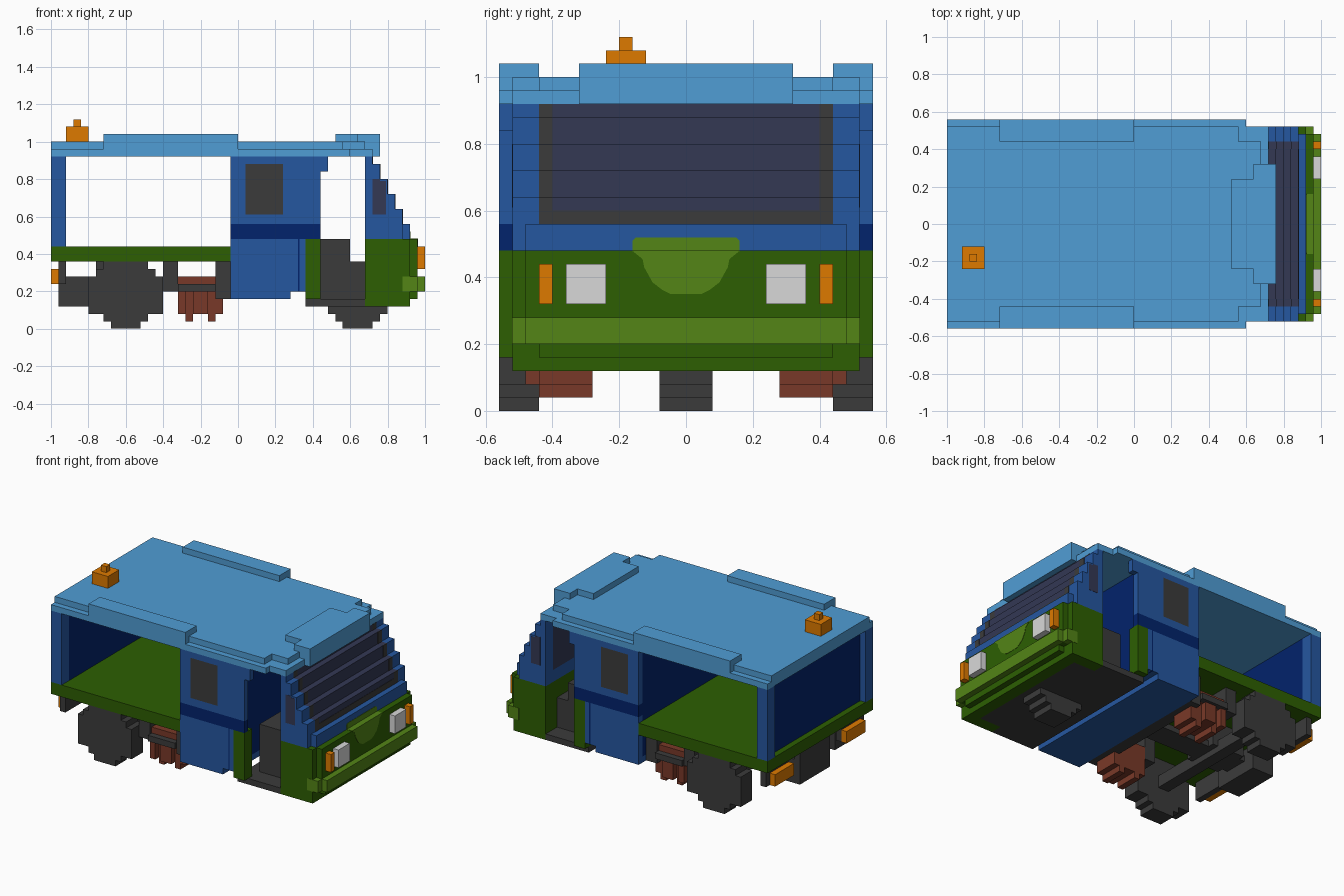
import bpy, bmesh

if "Cube" in bpy.data.objects:
    bpy.data.objects.remove(bpy.data.objects["Cube"], do_unlink=True)


def material(name, rgb):
    lin = [((c / 255 + 0.055) / 1.055) ** 2.4 if c > 10 else c / 255 / 12.92 for c in rgb]
    m = bpy.data.materials.new(name)
    m.use_nodes = True
    m.diffuse_color = (*lin, 1)
    m.node_tree.nodes["Principled BSDF"].inputs["Base Color"].default_value = (*lin, 1)
    return m


SKY = material("sky blue", (80, 157, 213))
BLUE = material("mid blue", (37, 87, 160))
NAVY = material("navy", (2, 35, 108))
GREEN = material("dark green", (45, 95, 2))
LIME = material("light green", (83, 133, 22))
GREY = material("charcoal", (59, 59, 59))
SLATE = material("slate glass", (51, 56, 84))
ORANGE = material("orange", (222, 122, 0))
WHITE = material("lamp white", (217, 217, 217))
BROWN = material("brown", (121, 57, 40))


def add_object(name, mat, bm):
    me = bpy.data.meshes.new(name)
    bm.to_mesh(me)
    bm.free()
    me.materials.append(mat)
    bpy.context.collection.objects.link(bpy.data.objects.new(name, me))


def blocks(name, mat, boxes, mirror=False):
    """One object from boxes (x0, x1, y0, y1, z0, z1); mirror copies across y."""
    bm = bmesh.new()
    if mirror:
        boxes = boxes + [(a, b, -d, -c, e, f) for a, b, c, d, e, f in boxes]
    for x0, x1, y0, y1, z0, z1 in boxes:
        for v in bmesh.ops.create_cube(bm, size=1)["verts"]:
            v.co = ((x0 + x1) / 2 + v.co.x * (x1 - x0),
                    (y0 + y1) / 2 + v.co.y * (y1 - y0),
                    (z0 + z1) / 2 + v.co.z * (z1 - z0))
    add_object(name, mat, bm)


def plate(name, mat, half, x0, x1):
    """Symmetrical plate facing +x from a half outline (y, z), bottom to top."""
    bm = bmesh.new()
    outline = half + [(-y, z) for y, z in reversed(half)]
    face = bm.faces.new([bm.verts.new((x0, y, z)) for y, z in outline])
    for v in bmesh.ops.extrude_face_region(bm, geom=[face])["geom"]:
        if isinstance(v, bmesh.types.BMVert):
            v.co.x = x1
    bmesh.ops.recalc_face_normals(bm, faces=bm.faces)
    add_object(name, mat, bm)


def wheel(name, cx, y0, y1, rows, mirror=False):
    """Stepped disc from rows (z0, z1, half length)."""
    blocks(name, GREY, [(cx - h, cx + h, y0, y1, a, b) for a, b, h in rows], mirror)


# Roof, stepped at its edge, with raised side rails and front fairing
blocks("roof", SKY, [
    (-1, .60, -.56, .56, .92, .96), (.60, .72, -.52, .52, .92, .96),
    (-1, .56, -.52, .52, .96, 1.0), (.56, .68, -.44, .44, .96, 1.0)])
blocks("roof_rail", SKY, [(-.72, 0, .44, .56, .96, 1.04)], True)
blocks("roof_fairing", SKY, [(.52, .64, -.24, .24, 1.0, 1.04),
                             (.64, .76, -.32, .32, .92, 1.04)])
blocks("roof_beacon", ORANGE, [(-.92, -.80, -.24, -.12, 1.0, 1.08),
                               (-.88, -.84, -.20, -.16, 1.08, 1.12)])

# Load bed, rear wall, corner posts and the two bulkheads behind the cab
blocks("bed_floor", GREEN, [(-1, -.04, -.56, .56, .36, .44)])
blocks("rear_post", BLUE, [(-1, -.92, .48, .56, .44, .92)], True)
blocks("rear_wall", NAVY, [(-.96, -.92, -.48, .48, .44, .92)])
blocks("bulkhead", NAVY, [(-.04, 0, -.52, .52, .20, .92), (.32, .36, -.52, .52, .24, .92)])

# Doors built around a flush window, with a dark band and green front edge
blocks("door", BLUE, [(-.04, .44, .52, .56, .56, .61), (-.04, .44, .52, .56, .88, .92),
                      (-.04, .04, .52, .56, .61, .88), (.24, .44, .52, .56, .61, .88),
                      (-.04, .32, .52, .56, .20, .48), (.33, .36, .52, .56, .20, .48),
                      (-.04, .28, .52, .56, .16, .20), (.44, .48, .52, .56, .84, .92)], True)
blocks("door_band", NAVY, [(-.04, .44, .52, .56, .48, .56), (.32, .33, .52, .56, .20, .48)], True)
blocks("door_edge", GREEN, [(.36, .44, .48, .56, .16, .48)], True)
blocks("door_window", GREY, [(.04, .24, .52, .56, .61, .88)], True)
blocks("cab_underplate", BLUE, [(-.04, .28, -.52, .52, .16, .20), (.28, .36, -.52, .52, .20, .24)])

# Cab floor and engine cover
blocks("cab_floor", GREY, [(.36, .68, -.52, .52, .12, .16), (.68, .84, -.44, .44, .12, .16)])
blocks("engine_cover", GREY, [(.44, .60, -.40, .40, .16, .48), (.60, .68, -.40, .40, .16, .36)])

# Stepped windscreen, flat on the inside, between solid pillars
steps = [(.48, .56, .92), (.56, .64, .88), (.64, .72, .84),
         (.72, .80, .80), (.80, .88, .76), (.88, .92, .72)]
blocks("cab_pillar", BLUE, [(.68, min(x, .88), .44, .52, a, b) for a, b, x in steps], True)
blocks("cab_cowl", BLUE, [(.68, .88, -.44, .44, .48, .56), (.88, .92, -.48, .48, .48, .56)])
blocks("windscreen", SLATE, [(.68, x, -.44, .44, a, b) for a, b, x in steps[1:]])
blocks("windscreen_side_frame", GREY,
       [(x - .003, x + .002, .40, .44, a, b) for a, b, x in steps[1:]], True)
blocks("windscreen_sill", GREY, [(.877, .882, -.40, .40, .56, .60)])
blocks("quarter_window", SLATE, [(.72, .76, .50, .5215, .61, .80),
                                 (.76, .79, .50, .5215, .61, .79)], True)

# Green nose
blocks("nose_side", GREEN, [(.68, .92, .44, .52, .12, .48)], True)
blocks("nose_front", GREEN, [(.68, .84, -.44, .44, .16, .48),
                             (.84, .92, -.44, .44, .12, .48),
                             (.92, .96, -.48, .48, .20, .48),
                             (.92, .96, -.44, .44, .16, .20)])
blocks("bumper", LIME, [(.96, 1.0, -.48, .48, .20, .28), (.88, .96, .48, .5215, .20, .28),
                        (.88, .96, -.5215, -.48, .20, .28)])

# Grille plate tapering downward and wrapping over the nose ledge
plate("grille_plate", LIME, [(.045, .35), (.07, .362), (.10, .385), (.125, .43), (.13, .455),
                             (.155, .475), (.16, .482)], .957, .962)
plate("grille_plate_top", LIME, [(.16, .48), (.16, .51), (.15, .52)], .918, .922)
blocks("grille_ledge", LIME, [(.92, .962, -.16, .16, .478, .482)])

# Lamps
blocks("headlight", WHITE, [(.96, 1.0, .24, .36, .32, .44)], True)
blocks("front_indicator", ORANGE, [(.96, 1.0, .40, .44, .32, .44)], True)
blocks("rear_lamp", ORANGE, [(-1, -.96, .28, .48, .24, .32)], True)

# Running gear: two rear wheels, one central front wheel
tread = [(0, .04, .08), (.04, .08, .12)]
wheel("rear_wheel", -.60, .44, .56,
      tread + [(.08, .28, .20), (.28, .32, .16), (.32, .36, .12)], True)
wheel("front_wheel", .64, -.08, .08, tread + [(.08, .12, .16)])
blocks("rear_axle", GREY, [(-.64, -.56, -.44, .44, .16, .24),
                           (-.76, -.52, -.12, .12, .20, .36)])
blocks("centre_beam", GREY, [(-.92, -.04, -.08, .08, .20, .24)])
blocks("crossmember", GREY, [(-.12, -.04, -.48, .48, .16, .36)])
blocks("tank_hanger", GREY, [(-.40, -.32, .28, .48, .20, .36),
                             (-.32, -.12, .42, .50, .20, .24)], True)
blocks("rear_mount", GREY, [(-.96, -.80, -.16, .16, .12, .28),
                            (-.96, -.92, -.16, .16, .28, .36)])
blocks("rear_lamp_bracket", GREY, [(-.96, -.92, .28, .52, .24, .36)], True)

# Side tanks with ribs and feet
blocks("side_tank", BROWN, [(-.32, -.08, .28, .44, .08, .20), (-.32, -.12, .28, .46, .20, .28),
                            (-.32, -.28, .44, .48, .08, .20), (-.24, -.16, .44, .48, .08, .20),
                            (-.28, -.24, .28, .44, .04, .08),
                            (-.16, -.12, .28, .44, .04, .08)], True)
